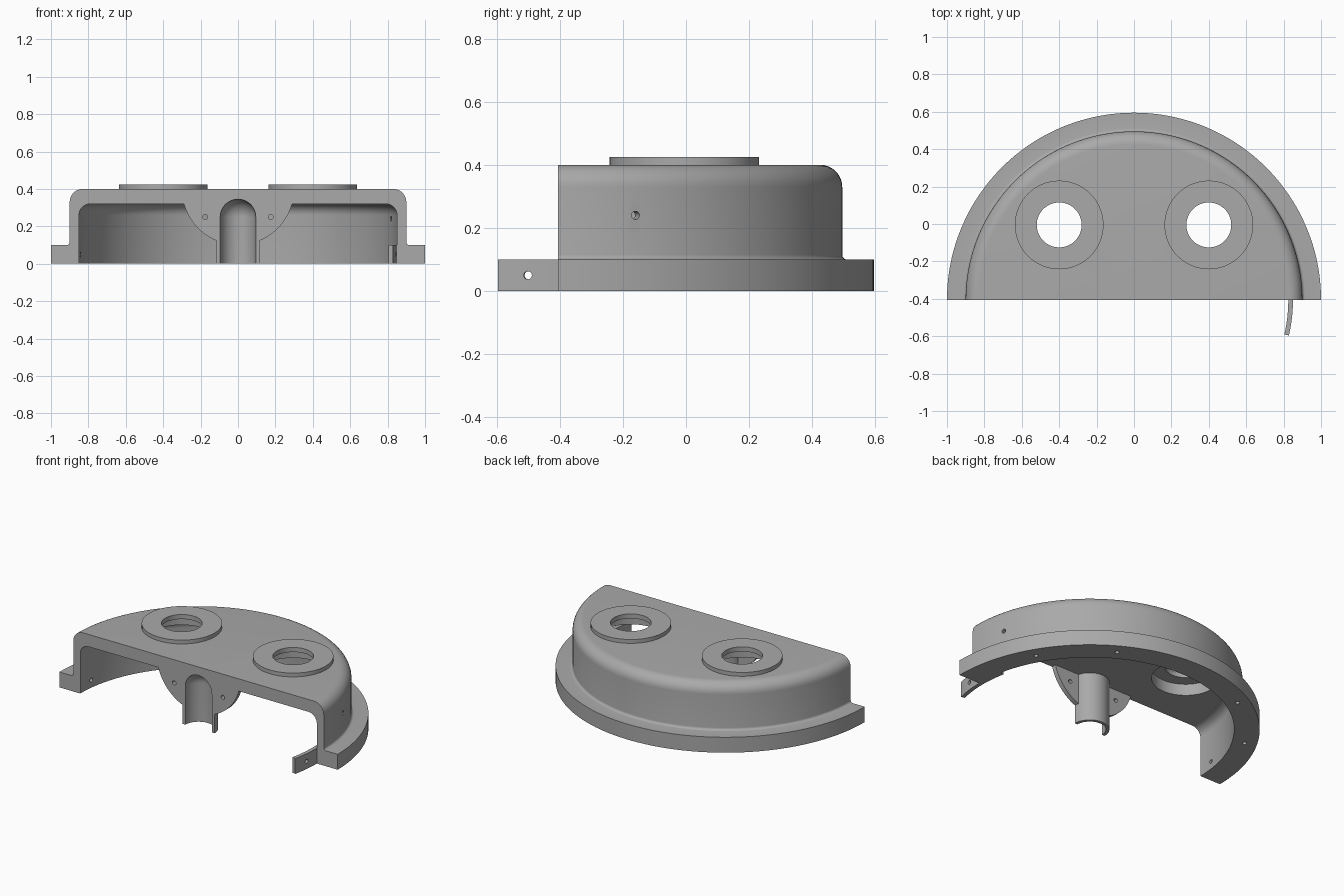
import bpy, bmesh, math
from math import cos, sin, pi, radians
from mathutils import Vector, Matrix

if "Cube" in bpy.data.objects:
    bpy.data.objects.remove(bpy.data.objects["Cube"], do_unlink=True)

FRONT = -0.405          # plane of the open front, also the axis of the arc
HOLE = 0.013            # small screw hole radius

grey = bpy.data.materials.new("plain grey")
grey.use_nodes = True
grey.diffuse_color = (0.4, 0.4, 0.4, 1)
grey.node_tree.nodes["Principled BSDF"].inputs["Base Color"].default_value = (0.4, 0.4, 0.4, 1)


def finish(name, bm):
    bmesh.ops.remove_doubles(bm, verts=bm.verts, dist=1e-5)
    bmesh.ops.recalc_face_normals(bm, faces=bm.faces)
    mesh = bpy.data.meshes.new(name)
    bm.to_mesh(mesh)
    bm.free()
    mesh.materials.append(grey)
    obj = bpy.data.objects.new(name, mesh)
    bpy.context.collection.objects.link(obj)
    return obj


def lathe(name, profile, centre, start=0.0, end=pi, steps=72):
    """Sweep a closed (radius, z) profile round a vertical axis."""
    bm = bmesh.new()
    full = abs(end - start - 2 * pi) < 1e-6
    rings = []
    for i in range(steps + 1):
        a = start + (end - start) * i / steps
        rings.append([bm.verts.new((centre[0] + r * cos(a), centre[1] + r * sin(a), z))
                      for r, z in profile])
    n = len(profile)
    for a, b in zip(rings, rings[1:]):
        for j in range(n):
            k = (j + 1) % n
            if profile[j][0] == 0 and profile[k][0] == 0:
                continue
            corners = [a[j], a[k]]
            if profile[k][0] > 0:
                corners.append(b[k])
            if profile[j][0] > 0:
                corners.append(b[j])
            bm.faces.new(corners)
    if not full:
        bm.faces.new(rings[0])
        bm.faces.new(rings[-1])
    return finish(name, bm)


def arc(cx, cz, r, a0, a1, steps=8):
    return [(cx + r * cos(radians(a0 + (a1 - a0) * i / steps)),
             cz + r * sin(radians(a0 + (a1 - a0) * i / steps))) for i in range(steps + 1)]


def rod(p, q, r, segments=20):
    """Cylinder cutter between two points."""
    p, q = Vector(p), Vector(q)
    bm = bmesh.new()
    turn = (q - p).to_track_quat('Z', 'Y').to_matrix().to_4x4()
    bmesh.ops.create_cone(bm, cap_ends=True, segments=segments, radius1=r, radius2=r,
                          depth=(q - p).length, matrix=Matrix.Translation((p + q) / 2) @ turn)
    return finish("cutter", bm)


def radial(angle, r0, r1, z):
    """Rod pointing outward from the arc axis."""
    c, s = cos(radians(angle)), sin(radians(angle))
    return rod((r0 * c, FRONT + r0 * s, z), (r1 * c, FRONT + r1 * s, z), HOLE)


def cut(obj, cutters):
    bpy.context.view_layer.objects.active = obj
    for c in cutters:
        c.hide_render = True
        mod = obj.modifiers.new("cut", 'BOOLEAN')
        mod.operation, mod.solver, mod.object = 'DIFFERENCE', 'EXACT', c
        bpy.ops.object.modifier_apply(modifier=mod.name)
        bpy.data.objects.remove(c, do_unlink=True)


def channel():
    """Round-topped cutter for the upright front channel."""
    dome = [(max(r, 0) if r > 1e-6 else 0, z) for r, z in arc(0, 0.25, 0.095, 0, 90, 12)]
    return lathe("cutter", [(0, -0.1), (0.095, -0.1)] + dome, (0, FRONT), 0, 2 * pi, 64)


# Housing: half-round shell with flange, rounded shoulder and rounded ceiling
shell = ([(0, 0.32)] + arc(0.79, 0.26, 0.06, 90, 0) + [(0.85, 0), (1, 0), (1, 0.1)]
         + arc(0.915, 0.115, 0.015, 270, 180, 4) + arc(0.83, 0.33, 0.07, 0, 90) + [(0, 0.4)])
housing = lathe("housing", shell, (0, FRONT), steps=96)
cutters = [channel(), radial(15.8, 0.8, 0.95, 0.24), radial(173, 0.8, 0.93, 0.05)]
for x in (-0.4, 0.4):
    cutters += [rod((x, -0.005, 0.2), (x, -0.005, 0.395), 0.2, 64),
                rod((x, -0.005, 0.3), (x, -0.005, 0.5), 0.12, 64)]
for a in (30, 60, 120, 150):
    x, y = 0.925 * cos(radians(a)), FRONT + 0.925 * sin(radians(a))
    cutters.append(rod((x, y, -0.05), (x, y, 0.07), HOLE))
cut(housing, cutters)

# Raised ring round each top opening
rings = [lathe(side + "_opening_ring", [(0.12, 0.395), (0.237, 0.395), (0.237, 0.425), (0.12, 0.425)],
               (x, -0.005), 0, 2 * pi, 64) for side, x in (("right", -0.4), ("left", 0.4))]

# Half-round tube standing at the middle of the front
tube = lathe("channel_tube", [(0, 0), (0.115, 0), (0.115, 0.33), (0, 0.33)], (0, FRONT), steps=40)
cut(tube, [channel()])

# Rounded bracket plate flush with the front, joining tube and ceiling
bm = bmesh.new()
outline = [(x, z) for x, z in arc(0, 0.4, 0.3, 195, 345, 40)]
face = bm.faces.new([bm.verts.new((x, FRONT, z)) for x, z in outline])
grown = bmesh.ops.extrude_face_region(bm, geom=[face])["geom"]
bmesh.ops.translate(bm, vec=(0, 0.03, 0), verts=[v for v in grown if isinstance(v, bmesh.types.BMVert)])
bracket = finish("bracket_plate", bm)
cut(bracket, [channel()] + [rod((x, FRONT - 0.1, 0.25), (x, FRONT + 0.1, 0.25), HOLE)
                            for x in (-0.175, 0.175)])

# Curved joining tab that sticks out past the front
tab = lathe("joining_tab", [(0.825, 0), (0.85, 0), (0.85, 0.1), (0.825, 0.1)],
            (0, FRONT), radians(-13), radians(12), 20)
cut(tab, [radial(-6.5, 0.75, 0.95, 0.05)])

# Smooth shading with sharp edges kept
bpy.ops.object.select_all(action='DESELECT')
for obj in [housing, tube, bracket, tab] + rings:
    obj.select_set(True)
bpy.context.view_layer.objects.active = housing
bpy.ops.object.shade_smooth_by_angle(angle=radians(30))
